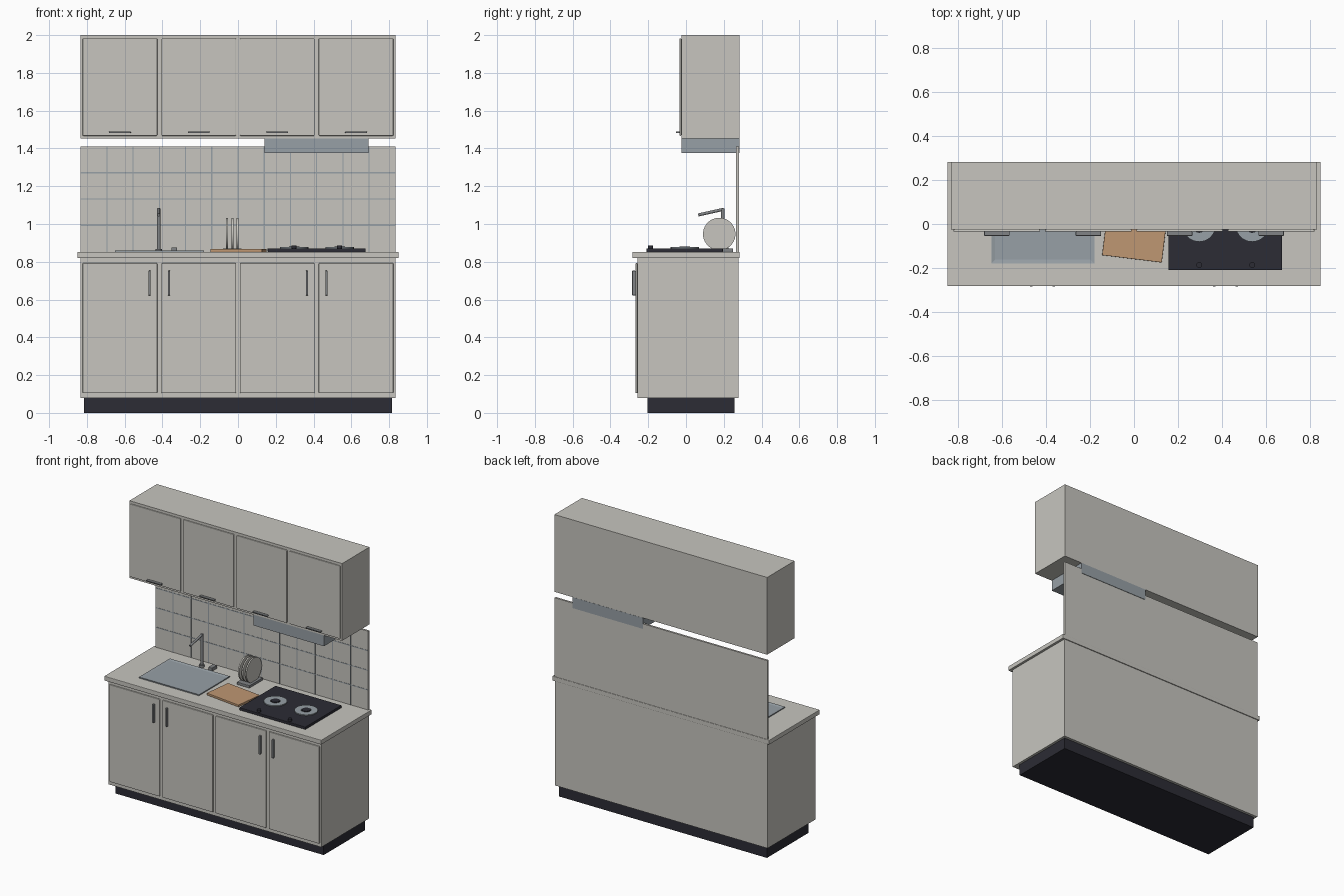
import bpy, bmesh, math
from mathutils import Vector

cube = bpy.data.objects.get("Cube")
if cube:
    bpy.data.objects.remove(cube, do_unlink=True)


def material(name, rgb):
    m = bpy.data.materials.new(name)
    m.use_nodes = True
    m.diffuse_color = (*rgb, 1)
    m.node_tree.nodes["Principled BSDF"].inputs["Base Color"].default_value = (*rgb, 1)
    return m


CREAM = material("warm grey paint", (0.57, 0.56, 0.52))
STEEL = material("brushed steel", (0.31, 0.35, 0.38))
METAL = material("dark metal", (0.22, 0.23, 0.24))
BLACK = material("charcoal", (0.025, 0.025, 0.035))
WOOD = material("light wood", (0.52, 0.31, 0.17))


def finish(name, bm, mat, bevel=0, smooth=False):
    mesh = bpy.data.meshes.new(name)
    bmesh.ops.recalc_face_normals(bm, faces=bm.faces)
    bm.to_mesh(mesh)
    bm.free()
    mesh.materials.append(mat)
    ob = bpy.data.objects.new(name, mesh)
    bpy.context.scene.collection.objects.link(ob)
    if bevel:
        mod = ob.modifiers.new("soft edges", "BEVEL")
        mod.width, mod.segments = bevel, 2
    if smooth:
        bpy.ops.object.select_all(action="DESELECT")
        ob.select_set(True)
        bpy.context.view_layer.objects.active = ob
        bpy.ops.object.shade_smooth_by_angle()
    return ob


def box(name, x, y, z, mat, bevel=0):
    """Box from (low, high) pairs on each axis."""
    bm = bmesh.new()
    bmesh.ops.create_cube(bm, size=1)
    for v in bm.verts:
        v.co = [(a + b) / 2 + c * (b - a) for (a, b), c in zip((x, y, z), v.co)]
    return finish(name, bm, mat, bevel)


def rod(name, start, end, radius, mat, sides=24):
    """Cylinder between two points."""
    start, end = Vector(start), Vector(end)
    bm = bmesh.new()
    bmesh.ops.create_cone(bm, cap_ends=True, segments=sides, radius1=radius,
                          radius2=radius, depth=(end - start).length)
    turn = Vector((0, 0, 1)).rotation_difference(end - start)
    for v in bm.verts:
        v.co = turn @ v.co + (start + end) / 2
    return finish(name, bm, mat, smooth=True)


def ring(name, centre, inner, outer, height, mat, sides=32):
    """Flat washer lying on a surface."""
    bm = bmesh.new()
    profile = [(inner, 0), (outer, 0), (outer, height), (inner, height)]
    verts = [bm.verts.new((centre[0] + r, centre[1], centre[2] + h)) for r, h in profile]
    edges = [bm.edges.new((verts[i - 1], verts[i])) for i in range(4)]
    bmesh.ops.spin(bm, geom=verts + edges, cent=centre, axis=(0, 0, 1),
                   angle=math.tau, steps=sides)
    bmesh.ops.remove_doubles(bm, verts=bm.verts, dist=0.0001)
    return finish(name, bm, mat, smooth=True)


def span(centre, width):
    return (centre - width / 2, centre + width / 2)


TOP = 0.852          # worktop surface
HALF = 0.833         # half width of the cabinets

# Base, worktop, wall cabinet and splashback
box("plinth", (-0.815, 0.815), (-0.205, 0.258), (0, 0.08), BLACK)
box("base_cabinet", (-HALF, HALF), (-0.257, 0.277), (0.08, 0.82), CREAM)
box("worktop", (-0.85, 0.85), (-0.283, 0.283), (0.82, TOP), CREAM, 0.003)
box("wall_cabinet", (-HALF, HALF), (-0.025, 0.282), (1.453, 2), CREAM)
box("splashback", (-HALF, HALF), (0.266, 0.28), (TOP, 1.41), CREAM)

# Grout lines
TILE = 2 * HALF / 12
for i in range(1, 12):
    box(f"grout_upright_{i}", span(-HALF + i * TILE, 0.006), (0.2645, 0.267), (TOP, 1.41), STEEL)
for i in range(1, 4):
    box(f"grout_level_{i}", (-HALF, HALF), span(0.266, 0.003), span(1.41 - i * TILE, 0.006), STEEL)

# Doors and handles
for i, x in enumerate((-0.625, -0.208, 0.208, 0.625)):
    box(f"base_door_{i}", span(x, 0.395), (-0.268, -0.257), (0.105, 0.793), CREAM, 0.004)
    box(f"wall_door_{i}", span(x, 0.395), (-0.035, -0.025), (1.467, 1.983), CREAM, 0.004)
    side = 1 if i % 2 == 0 else -1
    box(f"base_handle_{i}", span(x + side * 0.157, 0.012), (-0.285, -0.267), (0.622, 0.753), METAL, 0.003)
    box(f"wall_handle_{i}", span(x, 0.115), (-0.054, -0.034), (1.481, 1.489), METAL, 0.002)

# Extractor hood
box("hood", (0.14, 0.69), (-0.024, 0.283), (1.376, 1.453), STEEL)

# Sink with a shallow inset basin
sink = box("sink", (-0.65, -0.18), (-0.18, 0.165), (TOP, TOP + 0.007), STEEL)
bm = bmesh.new()
bm.from_mesh(sink.data)
top_face = max(bm.faces, key=lambda f: f.calc_center_median().z)
bmesh.ops.inset_region(bm, faces=[top_face], thickness=0.025)
bmesh.ops.translate(bm, verts=top_face.verts, vec=(0, 0, -0.004))
bm.to_mesh(sink.data)
bm.free()

# Tap and soap dish
rod("tap_base", (-0.42, 0.195, TOP), (-0.42, 0.195, TOP + 0.015), 0.018, METAL)
rod("tap_post", (-0.42, 0.195, TOP), (-0.42, 0.195, 1.083), 0.01, METAL)
rod("tap_spout", (-0.42, 0.2, 1.078), (-0.42, 0.065, 1.048), 0.008, METAL)
box("soap_dish", span(-0.338, 0.03), (0.17, 0.225), (TOP, 0.876), METAL, 0.002)

# Plate rack
box("plate_rack", (-0.08, 0.02), (0.1, 0.25), (TOP, 0.87), METAL, 0.002)
for i, x in enumerate((-0.058, -0.03, -0.002)):
    rod(f"plate_{i}", (x - 0.005, 0.176, 0.947), (x + 0.005, 0.176, 0.947), 0.086, CREAM, 40)

# Chopping board, slightly turned
board = box("chopping_board", span(0, 0.274), span(0, 0.205), (0, 0.015), WOOD, 0.002)
board.location = (0.003, -0.057, TOP)
board.rotation_euler.z = math.radians(-7)

# Hob with two burners and knobs
box("hob", (0.157, 0.675), (-0.21, 0.195), (TOP, 0.871), BLACK, 0.003)
for i, x in enumerate((0.297, 0.538)):
    ring(f"burner_ring_{i}", (x, -0.006, 0.87), 0.032, 0.075, 0.008, STEEL)
    rod(f"burner_cap_{i}", (x, -0.006, 0.87), (x, -0.006, 0.881), 0.028, BLACK)
    rod(f"hob_knob_{i}", (x, -0.187, 0.87), (x, -0.187, 0.887), 0.013, BLACK)
